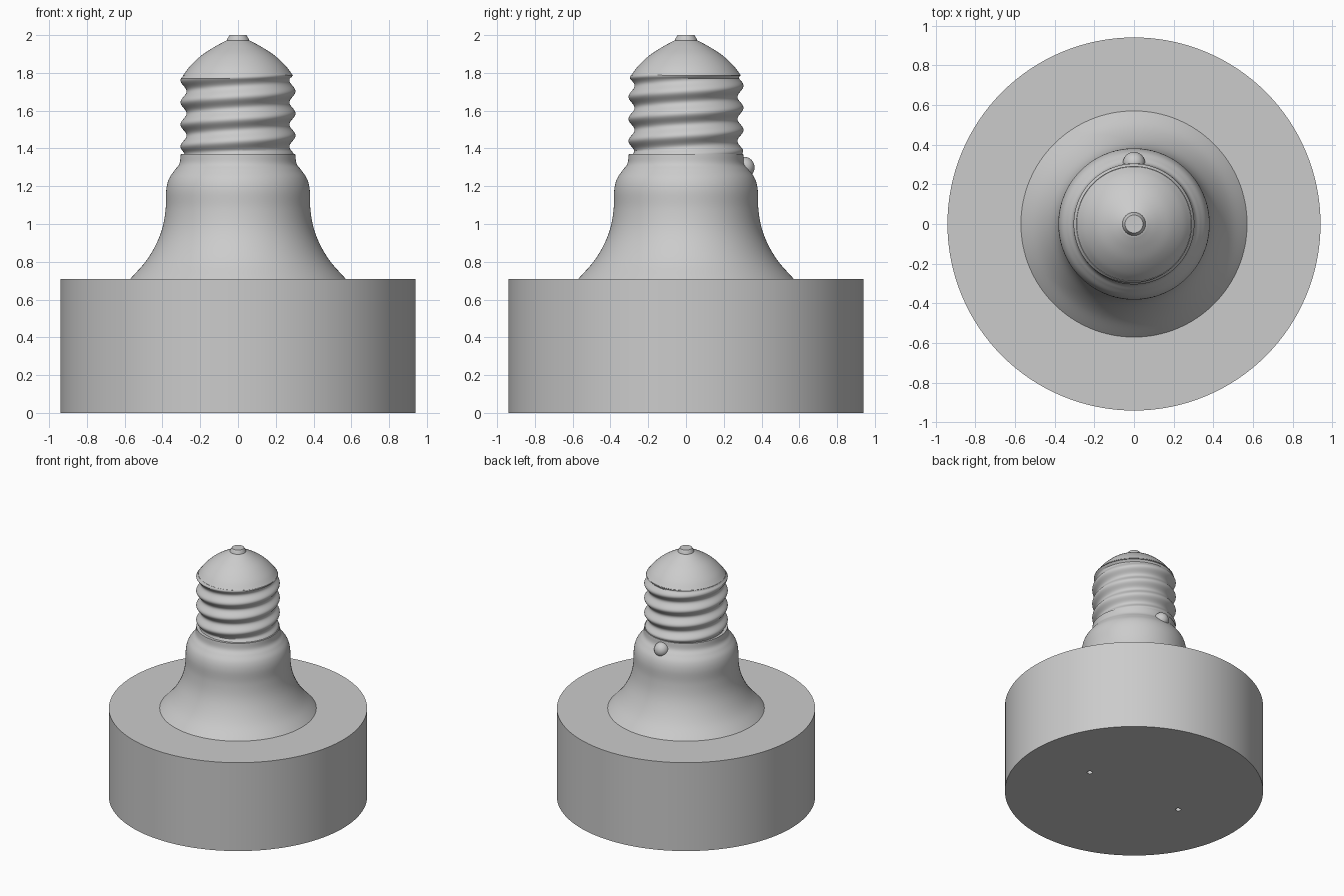
import bpy, bmesh, math
from mathutils import Vector

if "Cube" in bpy.data.objects:
    bpy.data.objects.remove(bpy.data.objects["Cube"], do_unlink=True)

SEGMENTS = 128
GREY = (0.6, 0.6, 0.6, 1)
grey = bpy.data.materials.new("plain grey")
grey.use_nodes = True
grey.diffuse_color = GREY
grey.node_tree.nodes["Principled BSDF"].inputs["Base Color"].default_value = GREY


def smooth_curve(points, steps=6):
    """Catmull-Rom curve through (radius, height) points."""
    pts = [Vector(p) for p in points]
    pts = [2 * pts[0] - pts[1]] + pts + [2 * pts[-1] - pts[-2]]
    out = []
    for a, b, c, d in zip(pts, pts[1:], pts[2:], pts[3:]):
        for k in range(steps):
            t = k / steps
            out.append(0.5 * (2 * b + (c - a) * t + (2 * a - 5 * b + 4 * c - d) * t ** 2
                              + (3 * b - a - 3 * c + d) * t ** 3))
    return [tuple(p) for p in out] + [points[-1]]


def finish(obj, angle=30):
    obj.data.materials.append(grey)
    bpy.ops.object.select_all(action="DESELECT")
    obj.select_set(True)
    bpy.context.view_layer.objects.active = obj
    bpy.ops.object.shade_smooth_by_angle(angle=math.radians(angle))
    return obj


def lathe(name, profile, radius=lambda r, z, a: r):
    """Turn a profile around z; radius() may vary it by height and angle."""
    bm = bmesh.new()
    rings = []
    for r, z in profile:
        ring = []
        for i in range(SEGMENTS):
            a = math.tau * i / SEGMENTS
            rad = radius(r, z, a)
            ring.append(bm.verts.new((rad * math.cos(a), rad * math.sin(a), z)))
        rings.append(ring)
    for low, high in zip(rings, rings[1:]):
        for i in range(SEGMENTS):
            j = (i + 1) % SEGMENTS
            bm.faces.new((low[i], low[j], high[j], high[i]))
    bm.faces.new(rings[0][::-1])
    bm.faces.new(rings[-1])
    mesh = bpy.data.meshes.new(name)
    bm.to_mesh(mesh)
    bm.free()
    obj = bpy.data.objects.new(name, mesh)
    bpy.context.collection.objects.link(obj)
    return finish(obj)


# Broad round base with two small holes underneath
base = lathe("base", [(0.94, 0), (0.94, 0.71)])
for x in (-0.42, 0.42):
    bpy.ops.mesh.primitive_cylinder_add(vertices=24, radius=0.02, depth=0.2, location=(x, 0, 0))
    cutter = bpy.context.object
    cutter.data.materials.append(grey)
    cut = base.modifiers.new("hole", "BOOLEAN")
    cut.operation = "DIFFERENCE"
    cut.object = cutter
    bpy.context.view_layer.objects.active = base
    bpy.ops.object.modifier_apply(modifier=cut.name)
    bpy.data.objects.remove(cutter, do_unlink=True)

# Flared neck with a rounded shoulder
lathe("neck", smooth_curve([
    (0.57, 0.71), (0.49, 0.80), (0.435, 0.89), (0.40, 0.98), (0.383, 1.08),
    (0.38, 1.18), (0.365, 1.24), (0.335, 1.285), (0.31, 1.32), (0.303, 1.37)]))

# Screw thread: a helical wave that fades out at both ends
PITCH, LOW, HIGH = 0.117, 1.34, 1.79


def thread(r, z, a):
    fade = max(0, min(1, (z - LOW) / 0.05, (HIGH - z) / 0.02))
    wave = math.cos(math.tau * (z - 1.41) / PITCH - a + math.pi)
    return r + 0.016 * fade * (wave - 0.1)


lathe("screw_thread", [(0.29, LOW + (HIGH - LOW) * k / 90) for k in range(91)], thread)

# Domed cap and contact tip
lathe("cap", smooth_curve([
    (0.292, 1.785), (0.25, 1.84), (0.19, 1.895), (0.12, 1.94), (0.06, 1.972)]))
lathe("contact_tip", [(0.06, 1.965), (0.058, 1.977), (0.045, 2.0)])

# Solder bead on the back of the shoulder
bpy.ops.mesh.primitive_uv_sphere_add(segments=32, ring_count=16, radius=0.056,
                                     location=(0, 0.307, 1.30))
bead = bpy.context.object
bead.name = "solder_bead"
finish(bead)
